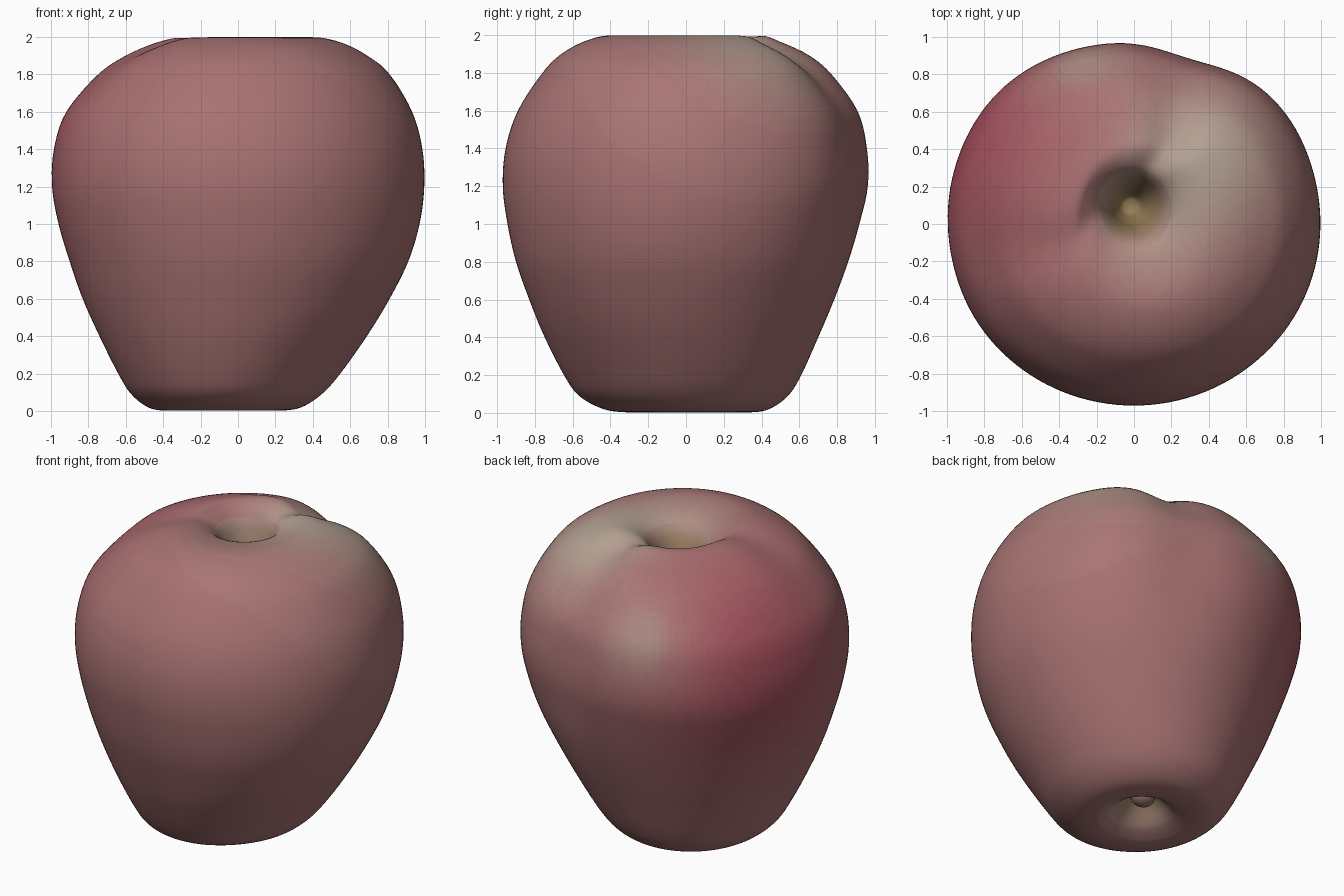
import bpy, bmesh, math
from mathutils import Vector

if "Cube" in bpy.data.objects:
    bpy.data.objects.remove(bpy.data.objects["Cube"])

SEG, SUB = 128, 5


def disc(z, cx, cy, r):
    return (z, cx - r, cx + r, cy - r, cy + r)


# Rings from calyx hollow to stem hollow: z, left, right, front, back
rings = [
    disc(0.16, -0.06, 0.01, 0.01), disc(0.155, -0.06, 0.01, 0.06),
    disc(0.115, -0.06, 0.01, 0.11), disc(0.05, -0.06, 0.0, 0.18),
    disc(0.015, -0.07, 0.0, 0.25),
    (0.003, -0.39, 0.23, -0.31, 0.34),
    (0.02, -0.48, 0.34, -0.44, 0.44),
    (0.09, -0.57, 0.45, -0.57, 0.54),
    (0.2, -0.64, 0.55, -0.65, 0.61),
    (0.4, -0.74, 0.69, -0.75, 0.70),
    (0.6, -0.83, 0.81, -0.83, 0.785),
    (0.8, -0.90, 0.91, -0.90, 0.86),
    (1.0, -0.96, 0.97, -0.945, 0.92),
    (1.2, -0.995, 0.995, -0.97, 0.965),
    (1.4, -0.985, 0.985, -0.955, 0.96),
    (1.6, -0.92, 0.93, -0.89, 0.91),
    (1.8, -0.76, 0.81, -0.76, 0.77),
    (1.9, -0.62, 0.69, -0.66, 0.65),
    (1.97, -0.46, 0.55, -0.53, 0.50),
    (1.998, -0.33, 0.40, -0.39, 0.41),
    disc(1.965, 0.0, 0.06, 0.26), disc(1.895, -0.01, 0.09, 0.18),
    disc(1.78, -0.01, 0.1, 0.13), disc(1.65, -0.02, 0.1, 0.09),
    disc(1.55, -0.02, 0.1, 0.05), disc(1.53, -0.02, 0.1, 0.01),
]


def spline(a, b, c, d, t):
    return 0.5 * (2 * b + (c - a) * t + (2 * a - 5 * b + 4 * c - d) * t * t
                  + (3 * b - a - 3 * c + d) * t ** 3)


def smooth(lo, hi, v):
    t = min(1, max(0, (v - lo) / (hi - lo)))
    return t * t * (3 - 2 * t)


def bump(d, width):
    return math.exp(-(d / width) ** 2)


def angle_gap(a, deg):
    return (a - math.radians(deg) + math.pi) % (2 * math.pi) - math.pi


def refine(rows):
    out = []
    for i in range(len(rows) - 1):
        four = [rows[max(0, min(len(rows) - 1, i + k))] for k in (-1, 0, 1, 2)]
        for s in range(SUB):
            out.append([spline(*vals, s / SUB) for vals in zip(*four)])
    return out + [list(rows[-1])]


def skin_point(ring, a):
    z, xl, xr, yf, yb = ring
    x = (xl + xr) / 2 + (xr - xl) / 2 * math.cos(a)
    y = (yf + yb) / 2 + (yb - yf) / 2 * math.sin(a)
    r = math.hypot(x, y - 0.08)
    # Two shallow furrows running out from the stem hollow
    f1 = bump(angle_gap(a, 72), 0.26)
    f2 = bump(angle_gap(a, 192), 0.3)
    # Lobe between the furrows, fuller shoulder on the right, flatter base corner
    lobe = bump(angle_gap(a, 132), 0.5)
    full = bump(angle_gap(a, 40), 0.35)
    flat = bump(angle_gap(a, -45), 0.6) * (1 - smooth(0.1, 0.6, z))
    swell = 0.018 * full + 0.03 * lobe - 0.045 * f1 - 0.006 * f2
    swell *= smooth(0.5, 1.4, z) * (1 if z < 1.5 else smooth(0.15, 0.5, r))
    scale = 1 + swell - 0.04 * flat
    if z > 1.5:
        drop = 0.055 * f1 + 0.03 * f2 + 0.008 * lobe
        z -= drop * smooth(1.5, 1.9, z) * smooth(0.05, 0.45, r)
    return Vector((x * scale, y * scale, z))


# Colour steps, from blushed red through pink to pale, then into the hollows
RED, PINK, PALE = Vector((.36, .07, .10)), Vector((.39, .17, .17)), Vector((.45, .36, .29))
HOLLOW = Vector((.30, .20, .09))
STEPS, DEEP = 24, 8


def make_mat(name, c):
    m = bpy.data.materials.new(name)
    m.diffuse_color = (*c, 1)
    m.use_nodes = True
    m.node_tree.nodes["Principled BSDF"].inputs["Base Color"].default_value = m.diffuse_color
    return m


def skin_index(p):
    r = math.hypot(p.x, p.y - 0.08)
    if r < 0.2 and p.z > 1.5:
        return STEPS + int(min(DEEP - 1, (0.2 - r) / 0.013))
    r = math.hypot(p.x + 0.06, p.y)
    if r < 0.2 and p.z < 0.5:
        return STEPS + int(min(DEEP - 1, (0.2 - r) / 0.03))
    t = 0.5 - 0.5 * bump((p - Vector((-0.8, 0.4, 1.4))).length, 0.75)
    t += 0.5 * bump((p - Vector((0.4, 0.4, 1.95))).length, 0.42)
    t += 0.3 * bump((p - Vector((0.05, 0.0, 1.95))).length, 0.35)
    t += 0.2 * bump((p - Vector((-0.06, 0.0, 0.05))).length, 0.28)
    t += 0.45 * bump((p - Vector((-0.3, 0.85, 1.6))).length, 0.27)
    return int(min(STEPS - 1, max(0, t * STEPS)))


# Apple body
bm = bmesh.new()
grid = [[bm.verts.new(skin_point(ring, 2 * math.pi * k / SEG)) for k in range(SEG)]
        for ring in refine(rings)]
for low, high in zip(grid, grid[1:]):
    for k in range(SEG):
        n = (k + 1) % SEG
        bm.faces.new((low[k], low[n], high[n], high[k]))
bm.faces.new(grid[0][::-1])
bm.faces.new(grid[-1])
for f in bm.faces:
    f.smooth = True
    f.material_index = skin_index(f.calc_center_median())
mesh = bpy.data.meshes.new("apple_body")
for i in range(STEPS):
    t = (i + 0.5) / STEPS * 2
    c = RED.lerp(PINK, t) if t < 1 else PINK.lerp(PALE, t - 1)
    mesh.materials.append(make_mat(f"skin_{i}", c))
for i in range(DEEP):
    mesh.materials.append(make_mat(f"hollow_{i}", PINK.lerp(PALE, 0.5).lerp(HOLLOW, (i + 1) / DEEP)))
bm.to_mesh(mesh)
bm.free()
body = bpy.data.objects.new("apple_body", mesh)
bpy.context.collection.objects.link(body)

# Dried calyx nub in the base hollow
bpy.ops.mesh.primitive_uv_sphere_add(segments=24, ring_count=12, radius=1,
                                     location=(-0.06, 0.01, 0.135))
nub = bpy.context.object
nub.name = "calyx_nub"
nub.scale = (0.075, 0.065, 0.05)
nub.data.materials.append(make_mat("calyx_brown", (.27, .17, .14)))
bpy.ops.object.shade_smooth()
